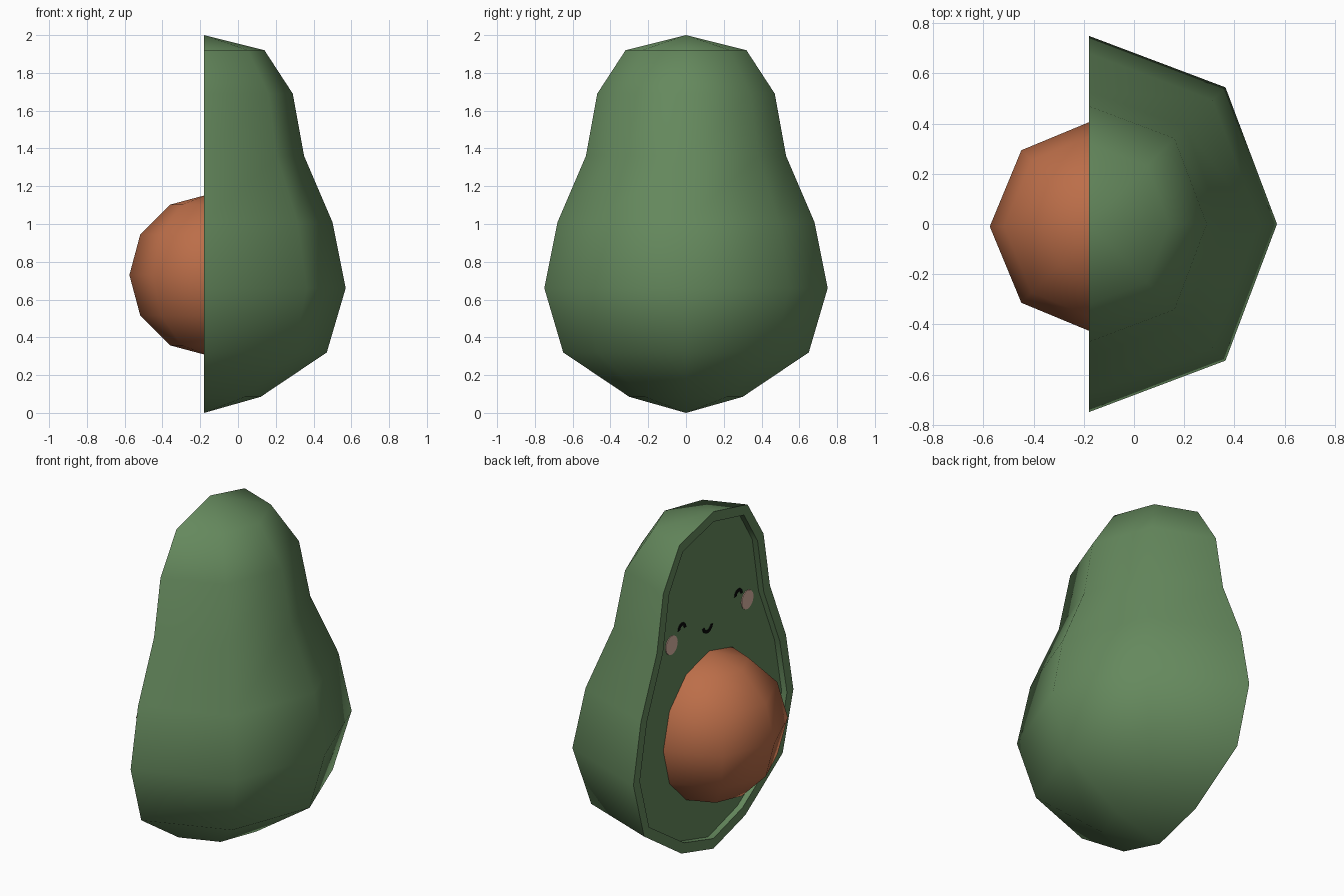
import bpy, bmesh, math

if "Cube" in bpy.data.objects:
    bpy.data.objects.remove(bpy.data.objects["Cube"])

CUT = -0.18     # plane of the cut face
FLESH = -0.145  # recessed flesh plane


def material(name, rgb):
    m = bpy.data.materials.new(name)
    m.diffuse_color = (*rgb, 1)
    m.use_nodes = True
    m.node_tree.nodes["Principled BSDF"].inputs["Base Color"].default_value = m.diffuse_color
    return m


GREEN = material("avocado green", (0.13, 0.25, 0.11))
BROWN = material("seed brown", (0.50, 0.155, 0.066))
PINK = material("blush pink", (0.72, 0.47, 0.38))
BLACK = material("ink black", (0.003, 0.003, 0.003))


def finish(name, bm, mat, angle=None):
    bmesh.ops.recalc_face_normals(bm, faces=bm.faces[:])
    me = bpy.data.meshes.new(name)
    bm.to_mesh(me)
    bm.free()
    me.materials.append(mat)
    ob = bpy.data.objects.new(name, me)
    bpy.context.collection.objects.link(ob)
    if angle:
        bpy.ops.object.select_all(action='DESELECT')
        ob.select_set(True)
        bpy.context.view_layer.objects.active = ob
        bpy.ops.object.shade_smooth_by_angle(angle=math.radians(angle))
    return ob


# Half-revolved body: (radius, height) from bottom to top
profile = [(0.30, 0.085), (0.65, 0.32), (0.75, 0.66), (0.68, 1.01),
           (0.53, 1.36), (0.47, 1.69), (0.32, 1.92)]
bm = bmesh.new()
bottom = bm.verts.new((CUT, 0, 0))
top = bm.verts.new((CUT, 0, 2))
columns = []
for i in range(5):
    a = math.radians(-90 + 45 * i)
    k = 1.027 if i % 2 else 1.0
    columns.append([bottom] + [bm.verts.new((CUT + k * r * math.cos(a), k * r * math.sin(a), z))
                               for r, z in profile] + [top])
for a, b in zip(columns, columns[1:]):
    for j in range(len(a) - 1):
        quad = [a[j], b[j], b[j + 1], a[j + 1]]
        bm.faces.new(list(dict.fromkeys(quad)))

# Cut face: flat rim, step inward, flat flesh
outline = columns[0] + columns[-1][-2:0:-1]
n = len(outline)


def inset(x, d):
    ring = []
    for i, v in enumerate(outline):
        p, q = outline[i - 1].co, outline[(i + 1) % n].co
        t = (q - p).normalized()
        ring.append(bm.verts.new((x, v.co.y - d * t.z, v.co.z + d * t.y)))
    return ring


# outline runs up the -y side, so inward is +y there
rim = inset(CUT, -0.06)
floor = inset(FLESH, -0.06)
for a, b in ((outline, rim), (rim, floor)):
    for i in range(n):
        j = (i + 1) % n
        bm.faces.new((a[i], a[j], b[j], b[i]))
bm.faces.new(floor)
finish("avocado_half", bm, GREEN, 60)

# Seed
bm = bmesh.new()
bmesh.ops.create_uvsphere(bm, u_segments=8, v_segments=6, radius=0.43)
bmesh.ops.translate(bm, verts=bm.verts[:], vec=(FLESH, -0.01, 0.73))
finish("seed", bm, BROWN, 60)


# Painted face: thin plates just in front of the flesh
def plate(name, points, mat, x):
    bm = bmesh.new()
    f = bm.faces.new([bm.verts.new((x, y, z)) for y, z in points])
    ext = bmesh.ops.extrude_face_region(bm, geom=[f])
    bmesh.ops.translate(bm, vec=(0.004, 0, 0),
                        verts=[e for e in ext["geom"] if isinstance(e, bmesh.types.BMVert)])
    finish(name, bm, mat)


def arc(cy, cz, r, a0, a1, steps=8):
    return [(cy + r * math.cos(math.radians(a0 + (a1 - a0) * i / steps)),
             cz + r * math.sin(math.radians(a0 + (a1 - a0) * i / steps))) for i in range(steps + 1)]


def band(cy, cz, r, w, a0, a1):
    return arc(cy, cz, r, a0, a1) + arc(cy, cz, r - w, a1, a0)


for side, s in (("left", 1), ("right", -1)):
    y = -0.01 + s * 0.355
    plate(side + "_cheek", arc(y, 1.33, 0.055, 0, 345, 23), PINK, FLESH - 0.004)
    plate(side + "_eye", band(-0.015 + s * 0.265, 1.39, 0.038, 0.018, 0, 180), BLACK, FLESH - 0.006)
plate("mouth", band(0.01, 1.325, 0.05, 0.018, 195, 345), BLACK, FLESH - 0.006)
